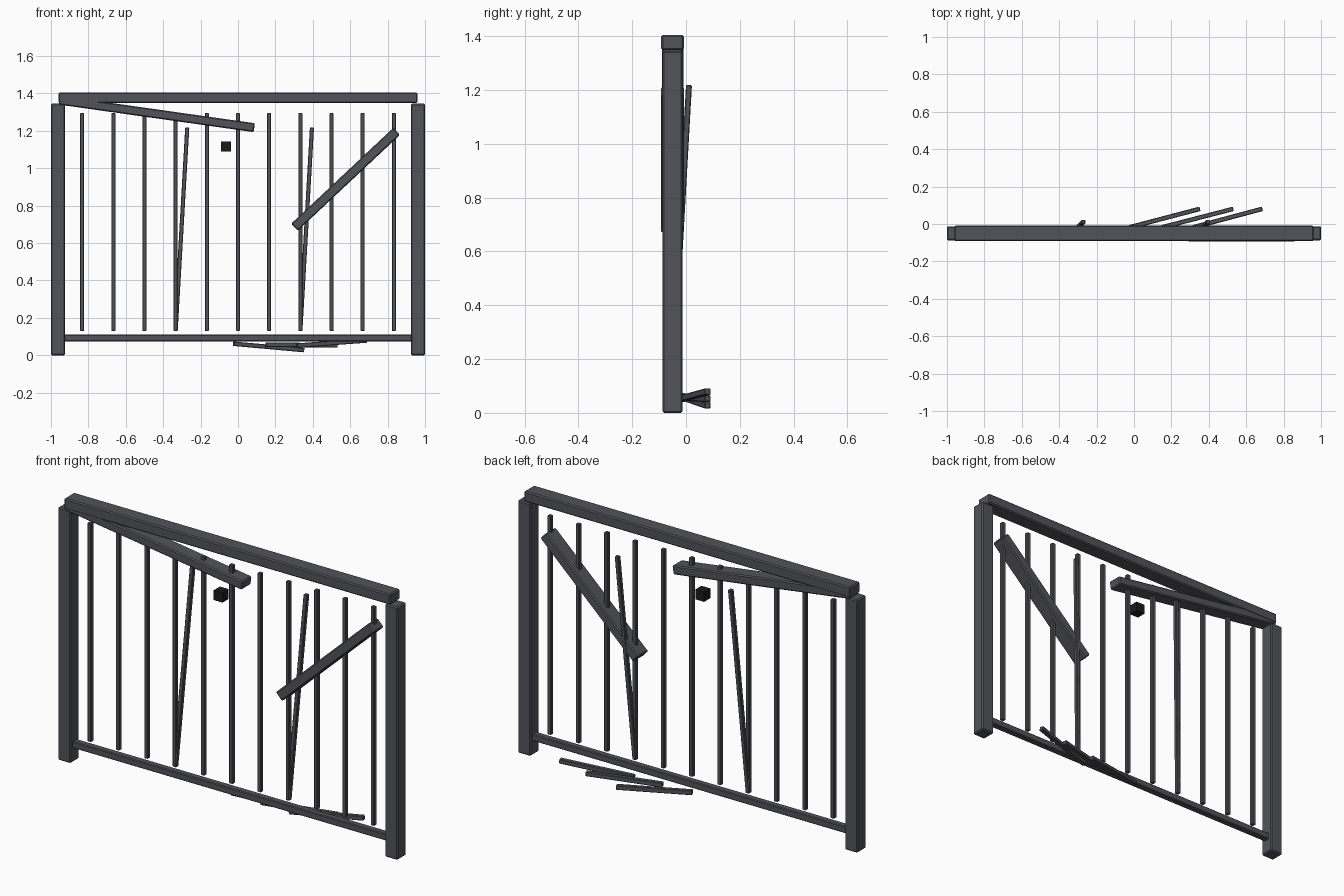
import bpy
from mathutils import Vector, Matrix

if "Cube" in bpy.data.objects:
    bpy.data.objects.remove(bpy.data.objects["Cube"])

Y = -0.05  # centre plane of the railing


def material(name, rgb):
    m = bpy.data.materials.new(name)
    m.diffuse_color = (*rgb, 1)
    m.use_nodes = True
    m.node_tree.nodes["Principled BSDF"].inputs["Base Color"].default_value = m.diffuse_color
    return m


METAL = material("dark_metal", (0.085, 0.088, 0.1))
BLACK = material("black", (0.01, 0.01, 0.01))


def bar(name, start, end, thick, depth, bevel=0.004, mat=METAL):
    """Chamfered square bar from start to end; depth is measured along y."""
    a, b = Vector(start), Vector(end)
    z = (b - a).normalized()
    x = Vector((0, 1, 0)).cross(z).normalized()
    y = z.cross(x)
    bpy.ops.mesh.primitive_cube_add(size=1)
    o = bpy.context.object
    o.name = name
    o.data.transform(Matrix.Diagonal((thick, depth, (b - a).length, 1)))
    rot = Matrix((x, y, z)).transposed().to_4x4()
    o.matrix_world = Matrix.Translation((a + b) / 2) @ rot
    if bevel:
        m = o.modifiers.new("chamfer", 'BEVEL')
        m.width = bevel
        m.segments = 1
    o.data.materials.append(mat)
    return o


# Posts
for s, side in ((-1, "left"), (1, "right")):
    bar(f"post_{side}", (s * 0.9625, Y, 0), (s * 0.9625, Y, 1.345), 0.075, 0.075, 0.006)

# Rails
bar("top_rail", (-0.96, Y, 1.377), (0.96, Y, 1.377), 0.056, 0.084, 0.006)
bar("bottom_rail", (-0.93, Y, 0.093), (0.93, Y, 0.093), 0.036, 0.036)

# Upright balusters
for i in range(-5, 6):
    bar(f"baluster_{i + 6}", (i / 6, Y, 0.13), (i / 6, Y, 1.295), 0.022, 0.022, 0.003)

# Bent balusters leaning backwards
for x, side in ((-1 / 3, "left"), (1 / 3, "right")):
    bar(f"bent_baluster_{side}", (x, Y, 0.13), (x + 0.062, 0.011, 1.218),
        0.022, 0.022, 0.003)

# Broken rail pieces
bar("broken_rail_left", (-0.955, Y, 1.364), (0.087, Y, 1.217), 0.048, 0.08, 0.006)
bar("broken_rail_right", (0.302, Y, 0.685), (0.848, Y, 1.197), 0.052, 0.085, 0.006)

# Loose fragments lying at the foot
for i, (x0, x1, z0, z1) in enumerate(((-0.025, 0.352, 0.062, 0.028),
                                      (0.148, 0.531, 0.057, 0.053),
                                      (0.315, 0.686, 0.052, 0.079)), 1):
    bar(f"loose_fragment_{i}", (x0, -0.018, z0), (x1, 0.081, z1), 0.024, 0.024, 0.003)

# Small black block
bar("black_block", (-0.064, Y, 1.09), (-0.064, Y, 1.142), 0.052, 0.052, 0, BLACK)
